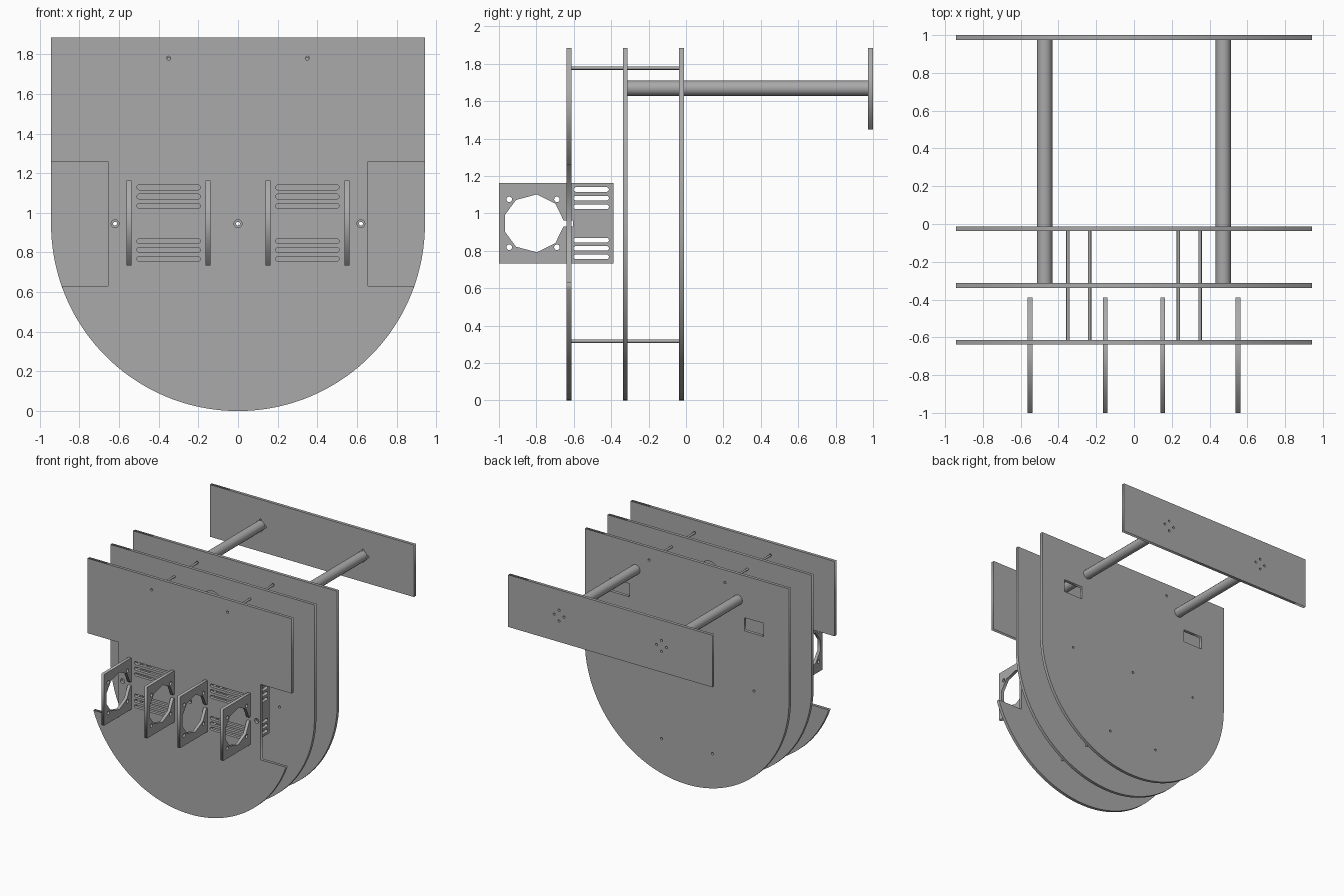
import bpy
from math import sin, cos, pi, radians

cube = bpy.data.objects.get("Cube")
if cube:
    bpy.data.objects.remove(cube, do_unlink=True)

grey = bpy.data.materials.new("plain grey")
grey.use_nodes = True
colour = (0.4, 0.4, 0.4, 1)
grey.diffuse_color = colour
grey.node_tree.nodes["Principled BSDF"].inputs["Base Color"].default_value = colour

THICK = 0.026
R = 0.943            # radius of the rounded lower end
TOP = 1.885
FACING_FRONT = (radians(90), 0, 0)
FACING_SIDE = (radians(90), 0, radians(90))


# ---- outlines ----
def arc(cx, cz, r, start, end, n):
    return [(cx + r * cos(start + (end - start) * i / n),
             cz + r * sin(start + (end - start) * i / n)) for i in range(n + 1)]


def circle(cx, cz, r, n=16):
    return arc(cx, cz, r, 0, 2 * pi, n)[:-1]


def box(x0, x1, z0, z1):
    return [(x0, z0), (x1, z0), (x1, z1), (x0, z1)]


def slot(x0, x1, z, r=0.0125):
    return (arc(x0 + r, z, r, pi / 2, 3 * pi / 2, 6)
            + arc(x1 - r, z, r, -pi / 2, pi / 2, 6))


def mirror_x(points):
    return points + [(-x, z) for x, z in reversed(points)]


# ---- solids ----
def sheet(name, outline, holes, location, rotation=FACING_FRONT):
    """Flat sheet cut from an outline, with holes."""
    curve = bpy.data.curves.new(name + "_profile", "CURVE")
    curve.dimensions = "2D"
    curve.fill_mode = "BOTH"
    curve.extrude = THICK / 2
    for loop in [outline] + holes:
        spline = curve.splines.new("POLY")
        spline.points.add(len(loop) - 1)
        for point, (x, z) in zip(spline.points, loop):
            point.co = (x, z, 0, 1)
        spline.use_cyclic_u = True
    helper = bpy.data.objects.new(name + "_profile", curve)
    bpy.context.collection.objects.link(helper)
    bpy.context.view_layer.update()
    graph = bpy.context.evaluated_depsgraph_get()
    mesh = bpy.data.meshes.new_from_object(helper.evaluated_get(graph))
    bpy.data.objects.remove(helper, do_unlink=True)
    mesh.name = name
    mesh.materials.clear()
    mesh.materials.append(grey)
    obj = bpy.data.objects.new(name, mesh)
    obj.location = location
    obj.rotation_euler = rotation
    bpy.context.collection.objects.link(obj)
    return obj


def rod(name, x, z, y0, y1, r, sides):
    bpy.ops.mesh.primitive_cylinder_add(
        vertices=sides, radius=r, depth=y1 - y0,
        location=(x, (y0 + y1) / 2, z), rotation=FACING_FRONT)
    obj = bpy.context.object
    obj.name = name
    obj.data.materials.append(grey)
    bpy.ops.object.shade_smooth_by_angle(angle=radians(40))


# ---- three upright plates ----
FRONT_Y, MIDDLE_Y, REAR_Y = -0.626, -0.325, -0.025
BOLT_X = (-0.62, 0, 0.62)
VENT_Z = (1.128, 1.082, 1.035, 0.857, 0.813, 0.768)

shield = arc(0, R, R, pi, 2 * pi, 72) + [(R, TOP), (-R, TOP)]

# front plate has a rectangular notch on each side
NOTCH_X, NOTCH_LOW, NOTCH_HIGH = 0.655, 0.63, 1.26
low_angle = math_angle = -pi / 2 + 1.2328
half = arc(0, R, R, -pi / 2, low_angle, 30)
notched = mirror_x(half[1:] + [(NOTCH_X, NOTCH_LOW), (NOTCH_X, NOTCH_HIGH),
                               (R, NOTCH_HIGH), (R, TOP)])

front_holes = [circle(x, 0.945, 0.02) for x in BOLT_X]
front_holes += [circle(x, 1.78, 0.01) for x in (-0.35, 0.35)]
front_holes += [slot(x, x + 0.32, z) for x in (-0.51, 0.19) for z in VENT_Z]
sheet("front_plate", notched, front_holes, (0, FRONT_Y, 0))

bolt_holes = [circle(x, 0.945, 0.01) for x in BOLT_X]
sheet("middle_plate", shield, bolt_holes + [circle(0, 1.67, 0.08, 32)],
      (0, MIDDLE_Y, 0))

rear_holes = bolt_holes + [circle(x, 1.78, 0.01) for x in (-0.35, 0.35)]
rear_holes += [circle(x, 0.32, 0.01) for x in (-0.235, 0.235)]
rear_holes += [box(x - 0.09, x + 0.09, 1.425, 1.535) for x in (-0.62, 0.62)]
sheet("rear_plate", shield, rear_holes, (0, REAR_Y, 0))

# ---- motor brackets through the front plate ----
MID_Z = 0.947
upper = [(-0.605, 0.016), (-0.655, 0.016), (-0.698, 0.105), (-0.797, 0.155),
         (-0.909, 0.125), (-0.968, 0.045)]
opening = ([(y, MID_Z + d) for y, d in upper]
           + [(y, MID_Z - d) for y, d in reversed(upper)])
bracket_holes = [opening]
bracket_holes += [circle(y, MID_Z + d, 0.015)
                  for y in (-0.945, -0.69) for d in (-0.128, 0.128)]
bracket_holes += [slot(-0.602, -0.412, z) for z in VENT_Z]
for i, x in enumerate((-0.55, -0.152, 0.152, 0.55)):
    sheet(f"motor_bracket_{i + 1}", box(-1, -0.388, 0.733, 1.162),
          bracket_holes, (x, 0, 0), FACING_SIDE)

# ---- tail panel with screw holes round each tube ----
TUBE_X, TUBE_Z, SPREAD = 0.473, 1.669, 0.045
screw_holes = [circle(x + SPREAD * cos(k * pi / 2), TUBE_Z + SPREAD * sin(k * pi / 2), 0.01)
               for x in (-TUBE_X, TUBE_X) for k in range(4)]
sheet("tail_panel", box(-R, R, 1.45, TOP), screw_holes, (0, 1 - THICK / 2, 0))

# ---- tubes and spacer rods ----
for side, s in (("right", -1), ("left", 1)):
    rod(f"tail_tube_{side}", s * TUBE_X, TUBE_Z, MIDDLE_Y + THICK / 2, 1 - THICK, 0.041, 12)
    rod(f"upper_spacer_{side}", s * 0.35, 1.777, FRONT_Y + THICK / 2, REAR_Y - THICK / 2, 0.009, 12)
    rod(f"lower_spacer_{side}", s * 0.235, 0.317, FRONT_Y + THICK / 2, REAR_Y - THICK / 2, 0.009, 12)
